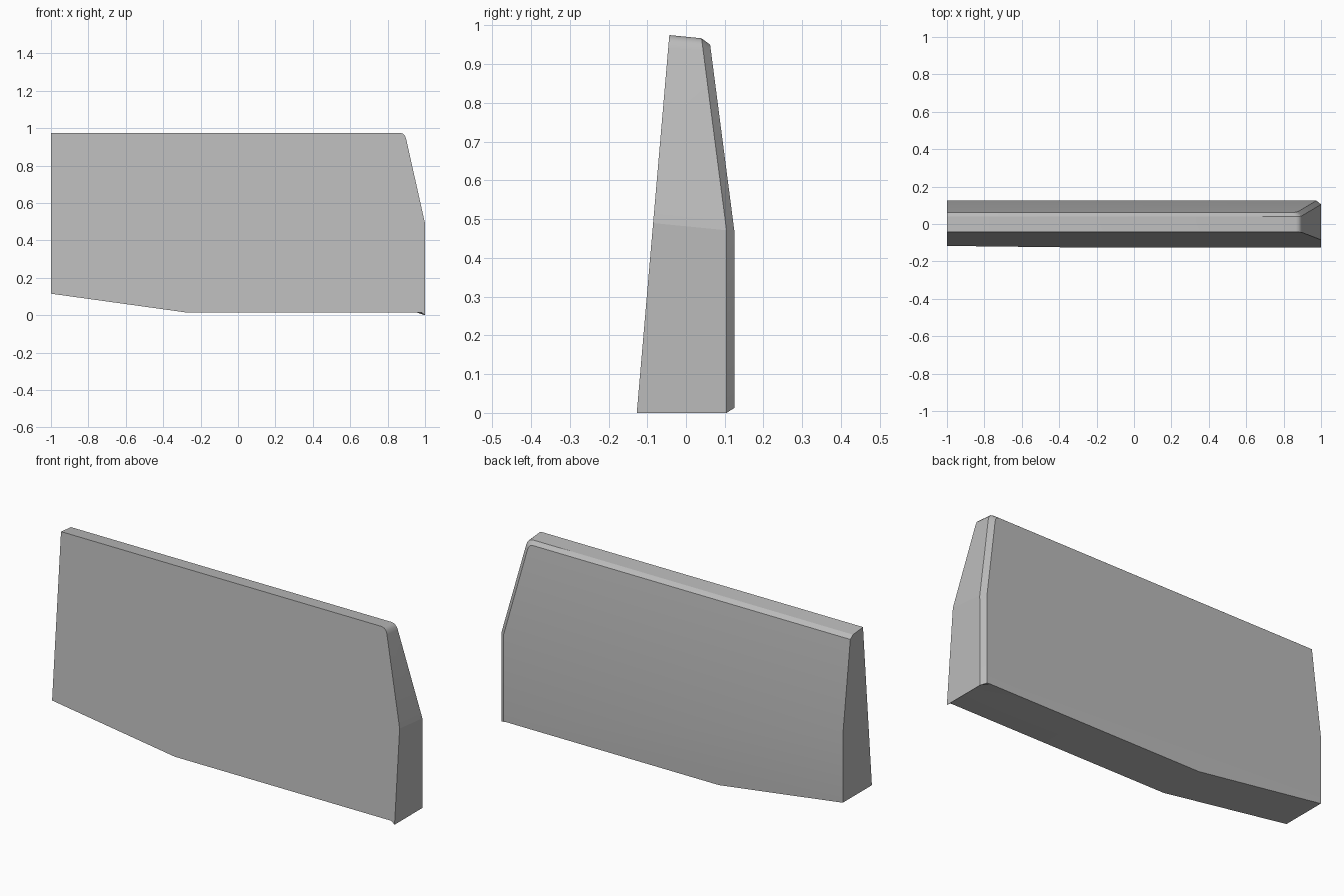
import bpy, bmesh, math

cube = bpy.data.objects.get("Cube")
if cube:
    bpy.data.objects.remove(cube, do_unlink=True)

grey = bpy.data.materials.new("plain_grey")
grey.use_nodes = True
colour = (0.5, 0.5, 0.5, 1)
grey.diffuse_color = colour
grey.node_tree.nodes["Principled BSDF"].inputs["Base Color"].default_value = colour

# Panel outlines (x, z), clockwise from the top left corner
BEND = 0.468
LOWER = [(-0.28, 0.015), (-1, 0.115)]
outer = [(-1, 0.975), (0.865, 0.975), (0.881, 0.971), (0.893, 0.96), (0.899, 0.942),
         (1, 0.49), (1, 0), (0.98, 0.015)] + LOWER + [(-1, 0.49)]
inner = [(-1, 0.95), (0.848, 0.95), (0.862, 0.946), (0.872, 0.936), (0.877, 0.92),
         (0.975, BEND), (0.975, 0.013), (0.955, 0.015)] + LOWER + [(-1, BEND)]


def front_y(z):
    return -0.127 + 0.0862 * z


def back_y(z, base):
    return base - 0.13 * max(0, z - BEND)


def rim_point(x, z):
    # The depth runs square to the leaning front, so upper points drop slightly
    drop = 0.022 * min(1, (0.975 - z) / 0.485) + 0.008 * max(0, (z - 0.49) / 0.485)
    z2 = z - drop if z > 0.4 else z
    if z > 0.4:
        z2 = z - 0.1 * (back_y(z, 0.105) - front_y(z))
    return x, back_y(z2, 0.105), z2


bm = bmesh.new()
front = [bm.verts.new((x, front_y(z), z)) for x, z in outer]
rim = [bm.verts.new(rim_point(x, z)) for x, z in outer]
back = [bm.verts.new((x, back_y(z, 0.125), z)) for x, z in inner]

# Flat front, bent back, thick edge and chamfer
bm.faces.new(front)
n = len(outer)
bm.faces.new(back[:6] + back[10:])
bm.faces.new(back[5:])
for a, b in ((front, rim), (rim, back)):
    for i in range(n):
        j = (i + 1) % n
        bm.faces.new((a[i], a[j], b[j], b[i]))
bmesh.ops.recalc_face_normals(bm, faces=bm.faces)

mesh = bpy.data.meshes.new("panel")
bm.to_mesh(mesh)
bm.free()
mesh.materials.append(grey)
panel = bpy.data.objects.new("panel", mesh)
bpy.context.collection.objects.link(panel)

bpy.ops.object.select_all(action="DESELECT")
panel.select_set(True)
bpy.context.view_layer.objects.active = panel
bpy.ops.object.shade_smooth_by_angle(angle=math.radians(30))

# Keep the crease across the slanted end crisp
for edge in mesh.edges:
    if set(edge.vertices) == {5, n + 5}:
        edge.use_edge_sharp = True
